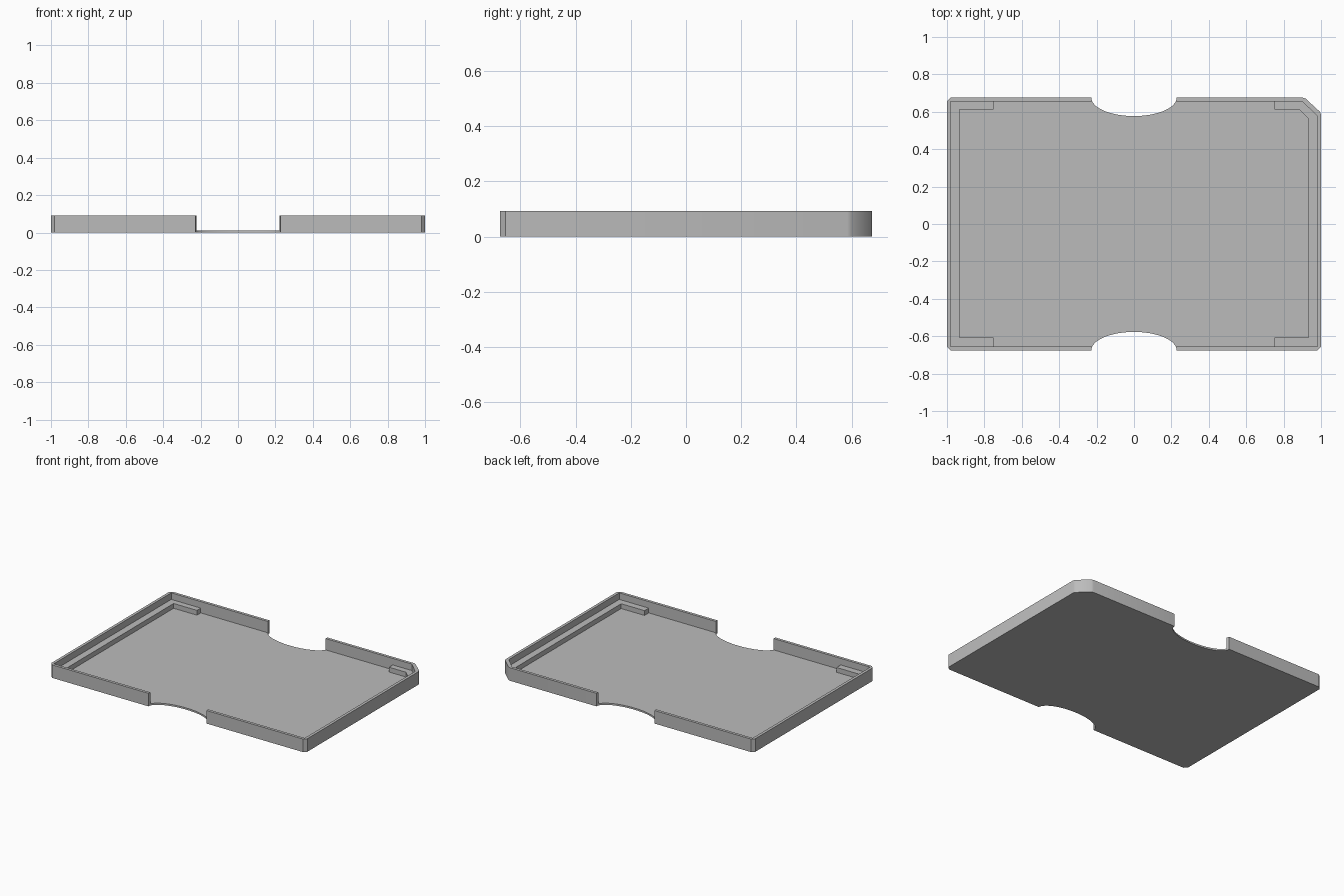
import bpy, bmesh, math

cube = bpy.data.objects.get("Cube")
if cube:
    bpy.data.objects.remove(cube, do_unlink=True)

GREY = (0.5, 0.5, 0.5, 1)
mat = bpy.data.materials.new("plain grey")
mat.use_nodes = True
mat.diffuse_color = GREY
mat.node_tree.nodes["Principled BSDF"].inputs["Base Color"].default_value = GREY

HEIGHT, FLOOR, LEDGE_TOP = 0.092, 0.012, 0.046
HALF_Y = 0.675


def prism(name, points, z0, z1):
    """Extrude a flat outline from z0 to z1."""
    bm = bmesh.new()
    face = bm.faces.new([bm.verts.new((x, y, z0)) for x, y in points])
    top = bmesh.ops.extrude_face_region(bm, geom=[face])["geom"]
    verts = [v for v in top if isinstance(v, bmesh.types.BMVert)]
    bmesh.ops.translate(bm, verts=verts, vec=(0, 0, z1 - z0))
    bmesh.ops.recalc_face_normals(bm, faces=bm.faces)
    mesh = bpy.data.meshes.new(name)
    bm.to_mesh(mesh)
    bm.free()
    mesh.materials.append(mat)
    obj = bpy.data.objects.new(name, mesh)
    bpy.context.collection.objects.link(obj)
    return obj


def cut(target, cutter):
    """Subtract the cutter and discard it."""
    cutter.hide_render = True
    mod = target.modifiers.new("cut", 'BOOLEAN')
    mod.operation, mod.solver, mod.object = 'DIFFERENCE', 'EXACT', cutter
    bpy.context.view_layer.objects.active = target
    bpy.ops.object.modifier_apply(modifier=mod.name)
    bpy.data.objects.remove(cutter, do_unlink=True)


# Tray body: three small corner bevels and one large, slightly softened one
b = 0.02
tray = prism("tray", [
    (-1, -HALF_Y + b), (-1 + b, -HALF_Y), (1 - b, -HALF_Y), (1, -HALF_Y + b),
    (1, 0.585), (0.994, 0.6), (0.918, 0.67), (0.903, HALF_Y),
    (-1 + b, HALF_Y), (-1, HALF_Y - b)], 0, HEIGHT)

# Inner cavity
cut(tray, prism("cavity_cutter", [
    (-0.98, -0.655), (0.98, -0.655), (0.98, 0.577), (0.9, 0.655),
    (-0.98, 0.655)], FLOOR, HEIGHT + 0.1))

# Finger notches at the front and back
for side in (-1, 1):
    arc = [(0.228 * math.cos(2 * math.pi * i / 64),
            side * HALF_Y + 0.098 * math.sin(2 * math.pi * i / 64))
           for i in range(64)]
    cut(tray, prism("notch_cutter", arc, -0.1, HEIGHT + 0.1))

# Low support ledges along both ends, returning at the corners
ledges = {
    "left_ledge": [(0.75, -0.66), (0.985, -0.66), (0.985, 0.577),
                   (0.9, 0.66), (0.75, 0.66), (0.75, 0.613), (0.883, 0.613),
                   (0.932, 0.565), (0.932, -0.608), (0.75, -0.608)],
    "right_ledge": [(-0.75, -0.66), (-0.985, -0.66), (-0.985, 0.66),
                    (-0.75, 0.66), (-0.75, 0.613), (-0.932, 0.613),
                    (-0.932, -0.608), (-0.75, -0.608)],
}
parts = [tray] + [prism(n, p, FLOOR - 0.004, LEDGE_TOP) for n, p in ledges.items()]

bpy.ops.object.select_all(action='DESELECT')
for part in parts:
    part.select_set(True)
bpy.context.view_layer.objects.active = tray
bpy.ops.object.shade_smooth_by_angle(angle=math.radians(30))
